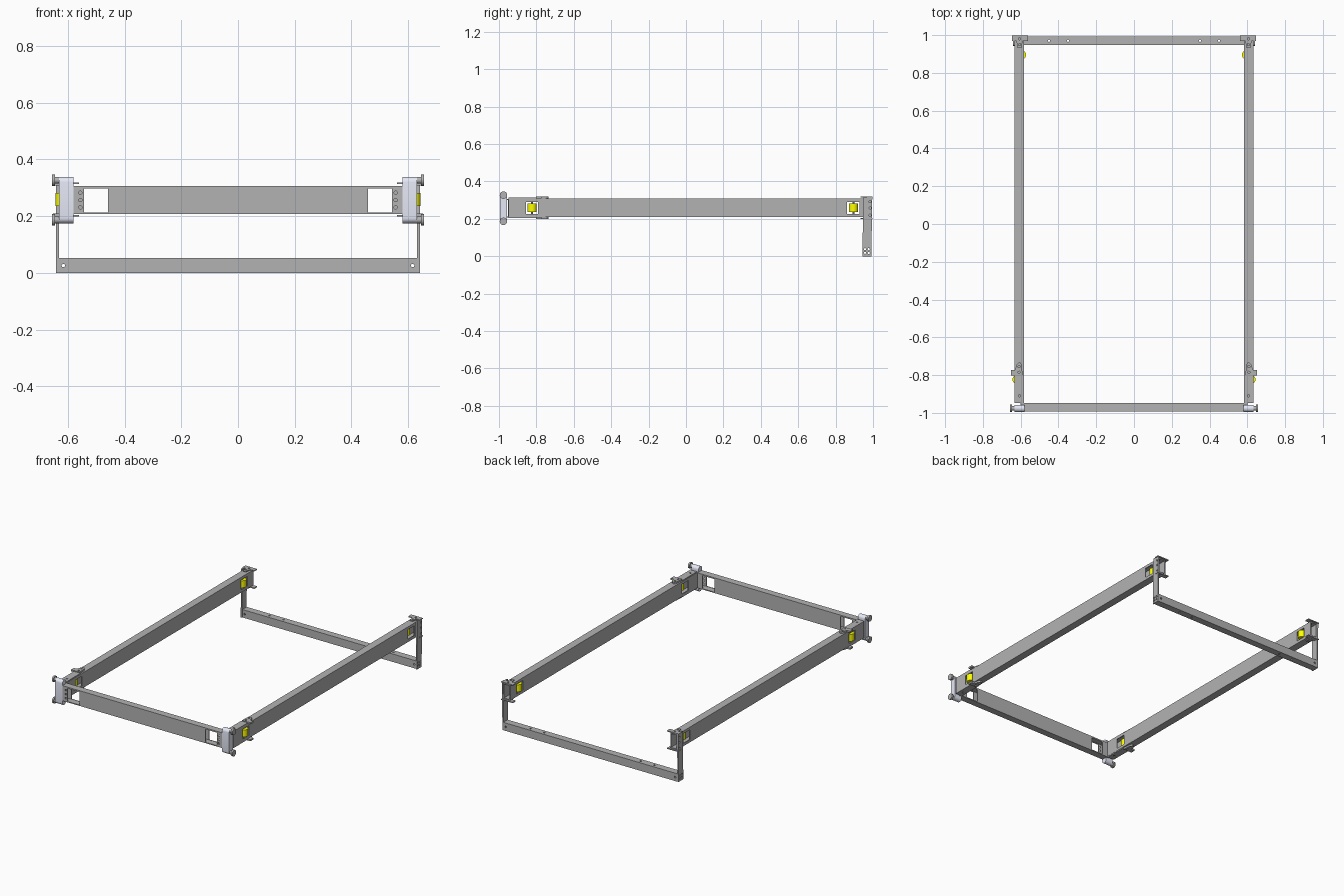
import bpy, bmesh, math
from mathutils import Matrix, Vector

if "Cube" in bpy.data.objects:
    bpy.data.objects.remove(bpy.data.objects["Cube"])


def material(name, rgb):
    m = bpy.data.materials.new(name)
    m.diffuse_color = (*rgb, 1)
    m.use_nodes = True
    m.node_tree.nodes["Principled BSDF"].inputs["Base Color"].default_value = m.diffuse_color
    return m


GREY = material("dark_grey", (0.45, 0.45, 0.45))
BLUE = material("pale_blue", (0.79, 0.82, 0.93))
YELLOW = material("yellow", (1.0, 1.0, 0.0))


def finish(bm, name, mat=GREY, smooth=False):
    bmesh.ops.recalc_face_normals(bm, faces=bm.faces)
    me = bpy.data.meshes.new(name)
    bm.to_mesh(me)
    bm.free()
    ob = bpy.data.objects.new(name, me)
    bpy.context.collection.objects.link(ob)
    me.materials.append(mat)
    if smooth:
        bpy.ops.object.select_all(action='DESELECT')
        ob.select_set(True)
        bpy.context.view_layer.objects.active = ob
        bpy.ops.object.shade_smooth_by_angle()
    return ob


def add_box(bm, x, y, z):
    lo, hi = Vector((x[0], y[0], z[0])), Vector((x[1], y[1], z[1]))
    size = [abs(v) for v in hi - lo]
    bmesh.ops.create_cube(bm, size=1, matrix=Matrix.Translation((lo + hi) / 2) @ Matrix.Diagonal((*size, 1)))


def add_cyl(bm, c, r, depth, axis, seg=24):
    rot = {'x': Matrix.Rotation(math.pi / 2, 4, 'Y'), 'y': Matrix.Rotation(math.pi / 2, 4, 'X'), 'z': Matrix()}[axis]
    bmesh.ops.create_cone(bm, cap_ends=True, segments=seg, radius1=r, radius2=r, depth=depth,
                          matrix=Matrix.Translation(c) @ rot)


def prism(bm, pts, vec):
    f = bm.faces.new([bm.verts.new(p) for p in pts])
    r = bmesh.ops.extrude_face_region(bm, geom=[f])
    bmesh.ops.translate(bm, vec=vec, verts=[v for v in r['geom'] if isinstance(v, bmesh.types.BMVert)])


def cut(ob, boxes=(), holes=()):
    # punch windows and bolt holes
    bm = bmesh.new()
    for b in boxes:
        add_box(bm, *b)
    for c, depth, axis in holes:
        add_cyl(bm, c, 0.006, depth, axis, 12)
    tool = finish(bm, "cutter")
    tool.hide_render = True
    m = ob.modifiers.new("cut", 'BOOLEAN')
    m.operation, m.solver, m.object = 'DIFFERENCE', 'EXACT', tool
    bpy.context.view_layer.objects.active = ob
    bpy.ops.object.modifier_apply(modifier=m.name)
    bpy.data.objects.remove(tool)


def tube(name, x, y, z, axis, t=0.005):
    # open-ended rectangular tube running along x or y
    bm = bmesh.new()
    (a0, a1), run = (y, x) if axis == 'x' else (x, y)
    rings = []
    for d in (0, t):
        for e in run:
            pts = [(a0 + d, z[0] + d), (a1 - d, z[0] + d), (a1 - d, z[1] - d), (a0 + d, z[1] - d)]
            rings.append([bm.verts.new((e, a, h) if axis == 'x' else (a, e, h)) for a, h in pts])
    o0, o1, i0, i1 = rings
    for A, B in ((o0, o1), (i0, i1), (o0, i0), (o1, i1)):
        for k in range(4):
            j = (k + 1) % 4
            bm.faces.new((A[k], A[j], B[j], B[k]))
    return finish(bm, name)


# front beam with square windows
beam = tube("front_beam", (-0.60, 0.60), (-0.993, -0.948), (0.207, 0.307), 'x')
cut(beam, [((s * 0.458, s * 0.543), (-1.1, -0.9), (0.213, 0.298)) for s in (-1, 1)],
    [((s * 0.556, -0.993, z), 0.03, 'y') for s in (-1, 1) for z in (0.231, 0.257, 0.283)])

# low rear crossbar
bar = tube("rear_crossbar", (-0.632, 0.632), (0.948, 0.993), (0, 0.052), 'x')
cut(bar, holes=[((s * x, 0.97, 0.026), 0.2, a) for s in (-1, 1)
                for x, a in ((0.35, 'z'), (0.45, 'z'), (0.616, 'y'))])

for s, side in ((-1, "left"), (1, "right")):
    # side rail with pulley windows
    rail = tube(side + "_side_rail", sorted((s * 0.582, s * 0.632)), (-0.948, 0.993), (0.209, 0.309), 'y')
    cut(rail, [((s * 0.5, s * 0.7), (y - 0.033, y + 0.033), (0.227, 0.291)) for y in (-0.823, 0.895)],
        [((s * 0.606, -0.91, 0.309), 0.03, 'z')])

    # yellow pulleys on vertical axles
    for y, x, end in ((-0.823, 0.619, "front"), (0.895, 0.595, "rear")):
        bm = bmesh.new()
        add_cyl(bm, (s * x, y, 0.259), 0.024, 0.046, 'z')
        finish(bm, f"{side}_{end}_pulley", YELLOW, True)
        bm = bmesh.new()
        add_cyl(bm, (s * x, y, 0.259), 0.005, 0.098, 'z', 12)
        finish(bm, f"{side}_{end}_axle", smooth=True)

    # front brackets: sleeve plates and flanges with an outward tab
    for zs, lvl in ((1, "upper"), (-1, "lower")):
        z0 = 0.259 + zs * 0.050
        bm = bmesh.new()
        add_box(bm, (s * 0.584, s * 0.632), (-0.948, -0.80), (z0, z0 + zs * 0.005))
        sleeve = finish(bm, f"{side}_front_{lvl}_sleeve")
        cut(sleeve, holes=[((s * 0.606, -0.91, z0), 0.05, 'z')])
        bm = bmesh.new()
        prism(bm, [(s * x, y, z0) for x, y in
                   ((0.590, -0.802), (0.652, -0.802), (0.652, -0.772), (0.630, -0.772),
                    (0.622, -0.745), (0.612, -0.734), (0.602, -0.734), (0.594, -0.745))],
              (0, 0, zs * 0.011))
        flange = finish(bm, f"{side}_front_{lvl}_flange")
        cut(flange, holes=[((s * 0.608, y, z0), 0.05, 'z') for y in (-0.755, -0.785)])

        # rear T-shaped flange
        bm = bmesh.new()
        prism(bm, [(s * x, y, z0 + zs * 0.004) for x, y in
                   ((0.560, 0.998), (0.645, 0.998), (0.645, 0.968), (0.622, 0.968),
                    (0.617, 0.932), (0.595, 0.932), (0.590, 0.968), (0.560, 0.968))],
              (0, 0, zs * 0.006))
        flange = finish(bm, f"{side}_rear_{lvl}_flange")
        cut(flange, holes=[((s * x, y, z0), 0.05, 'z') for x, y in ((0.606, 0.95), (0.606, 0.98))])

    # rear leg: flat bar down to the crossbar
    bm = bmesh.new()
    prism(bm, [(s * 0.632, y, z) for y, z in
               ((0.943, 0), (0.991, 0), (0.996, 0.318), (0.948, 0.318))], (s * 0.009, 0, 0))
    leg = finish(bm, side + "_rear_leg")
    cut(leg, holes=[((s * 0.636, y, z), 0.05, 'x') for y, z in
                    ((0.957, 0.018), (0.977, 0.018), (0.957, 0.038), (0.977, 0.038),
                     (0.984, 0.22), (0.984, 0.258), (0.984, 0.292))])

    # corner post with rounded top and bottom
    r, yc, zt, zb = 0.019, -0.976, 0.320, 0.194
    bm = bmesh.new()
    arc = [math.pi * k / 12 for k in range(13)]
    prism(bm, [(s * 0.580, yc + r * math.cos(a), zt + r * math.sin(a)) for a in arc] +
          [(s * 0.580, yc - r * math.cos(a), zb - r * math.sin(a)) for a in arc], (s * 0.052, 0, 0))
    finish(bm, side + "_corner_post", BLUE, True)

    # post bolts
    for z, lvl in ((0.327, "upper"), (0.187, "lower")):
        bm = bmesh.new()
        add_cyl(bm, (s * 0.636, yc, z), 0.012, 0.03, 'x')
        add_cyl(bm, (s * 0.6505, yc, z), 0.020, 0.011, 'x')
        finish(bm, f"{side}_{lvl}_bolt", smooth=True)
